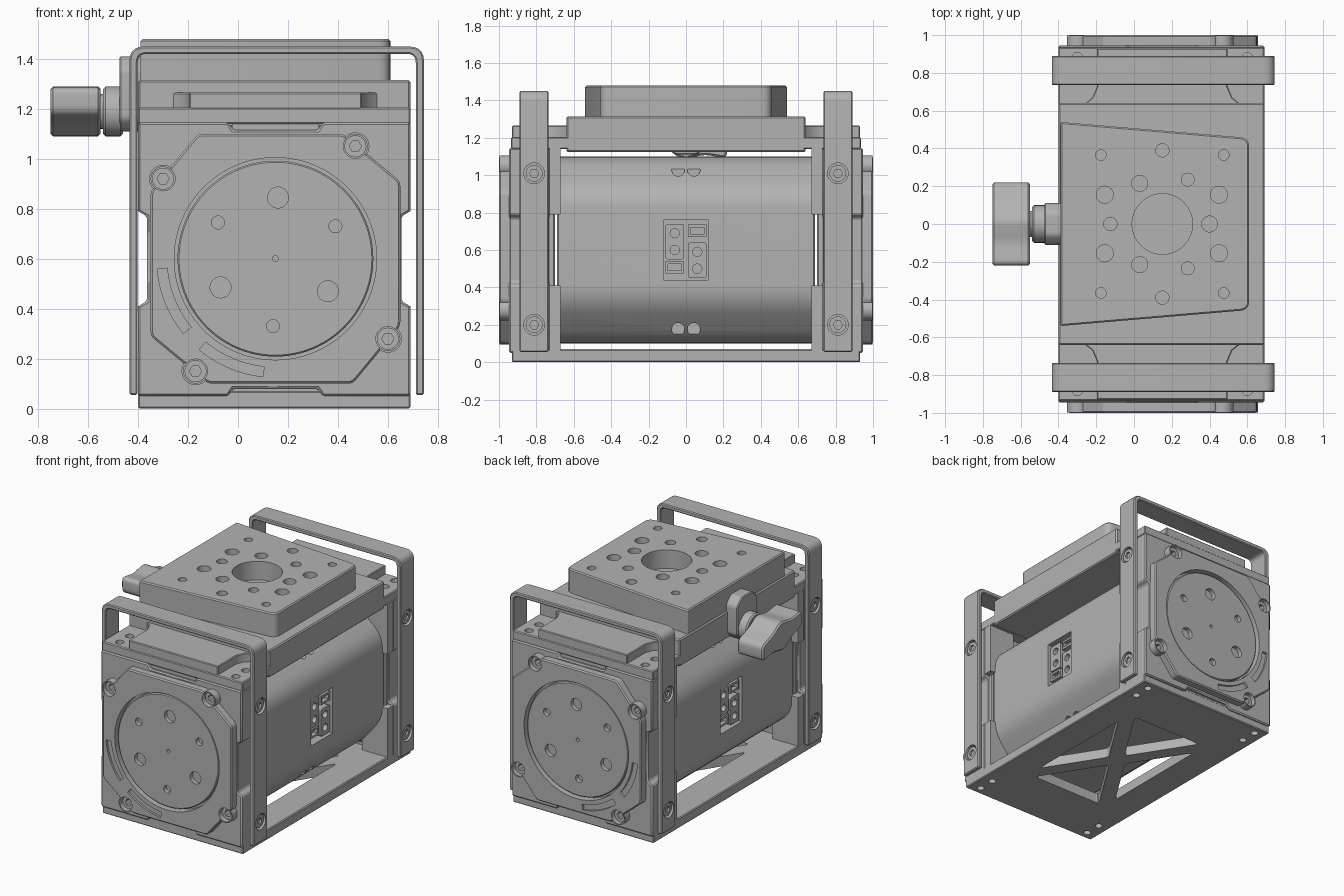
import bpy, bmesh, math
from mathutils import Vector

if "Cube" in bpy.data.objects:
    bpy.data.objects.remove(bpy.data.objects["Cube"])

grey = bpy.data.materials.new("machined_grey")
grey.use_nodes = True
COLOUR = (0.45, 0.45, 0.45, 1)
grey.diffuse_color = COLOUR
grey.node_tree.nodes["Principled BSDF"].inputs["Base Color"].default_value = COLOUR

CX, CZ = 0.15, 0.60          # main axis of the drum
ENDS = (-1, 1)


# ---------- helpers ----------
def place(axis, u, v, t):
    return {"x": (t, u, v), "y": (u, t, v), "z": (u, v, t)}[axis]


def prism(name, pts, axis, a, b, bevel=0.0):
    """Extrude a 2D outline along an axis from a to b."""
    bm = bmesh.new()
    face = bm.faces.new([bm.verts.new(place(axis, u, v, a)) for u, v in pts])
    out = bmesh.ops.extrude_face_region(bm, geom=[face])
    verts = [g for g in out["geom"] if isinstance(g, bmesh.types.BMVert)]
    bmesh.ops.translate(bm, verts=verts, vec=place(axis, 0, 0, b - a))
    bmesh.ops.recalc_face_normals(bm, faces=bm.faces)
    mesh = bpy.data.meshes.new(name)
    bm.to_mesh(mesh)
    bm.free()
    mesh.materials.append(grey)
    ob = bpy.data.objects.new(name, mesh)
    bpy.context.collection.objects.link(ob)
    if bevel:
        mod = ob.modifiers.new("edge", "BEVEL")
        mod.width, mod.segments, mod.angle_limit = bevel, 1, math.radians(40)
        apply(ob, mod)
    return ob


def select(ob):
    bpy.ops.object.select_all(action="DESELECT")
    ob.select_set(True)
    bpy.context.view_layer.objects.active = ob


def apply(ob, mod):
    select(ob)
    bpy.ops.object.modifier_apply(modifier=mod.name)


def circle(u, v, r, n=32):
    return [(u + r * math.cos(math.tau * i / n), v + r * math.sin(math.tau * i / n)) for i in range(n)]


def rect(u0, u1, v0, v1):
    return [(u0, v0), (u1, v0), (u1, v1), (u0, v1)]


def fillet(pts, r, n=5):
    """Round the corners of an outline; r is one radius or one per point."""
    radii = r if isinstance(r, list) else [r] * len(pts)
    out = []
    for i, p in enumerate(pts):
        p, a, b = Vector(p), Vector(pts[i - 1]), Vector(pts[(i + 1) % len(pts)])
        if radii[i] == 0:
            out.append(tuple(p))
            continue
        a, b = p + (a - p).normalized() * radii[i], p + (b - p).normalized() * radii[i]
        for k in range(n + 1):
            t = k / n
            out.append(tuple(a * (1 - t) ** 2 + p * 2 * t * (1 - t) + b * t * t))
    return out


def cut(ob, cutters):
    select(cutters[0])
    for c in cutters:
        c.select_set(True)
    if len(cutters) > 1:
        bpy.ops.object.join()
    tool = cutters[0]
    mod = ob.modifiers.new("cut", "BOOLEAN")
    mod.operation, mod.solver, mod.object = "DIFFERENCE", "EXACT", tool
    apply(ob, mod)
    bpy.data.objects.remove(tool)


def screw(name, axis, u, v, back, front, r):
    head = prism(name, circle(u, v, r, 24), axis, back, front)
    depth = (back - front) * 0.6
    cut(head, [prism("socket", circle(u, v, r * 0.55, 6), axis, front + depth, front - depth)])


def turn(pts):
    """Repeat a pattern four times by quarter turns about the drum axis."""
    out = []
    for _ in range(4):
        out += [(CX + x, CZ + z) for x, z in pts]
        pts = [(z, -x) for x, z in pts]
    return out


octagon = turn([(-0.5, 0.27), (-0.31, 0.5)])
bolts = turn([(-0.45, 0.32)])

# ---------- drum body with connector pockets ----------
body = prism("drum_body", fillet(octagon, 0.09), "y", -0.69, 0.69, 0.008)
tools = []
for s in ENDS:
    side = CX + s * 0.5
    tools.append(prism("pocket", rect(-0.12, 0.12, 0.44, 0.76), "x", side - s * 0.1, side + s * 0.1))
    for y in (-0.042, 0.042):
        for z in (0.175, 1.03):
            tools.append(prism("hole", circle(y, z, 0.035, 20), "x", CX + s * 0.35, CX + s * 0.6))
cut(body, tools)
for s in ENDS:
    x0, x1 = CX + s * 0.39, CX + s * 0.485
    for k, base, small in ((-1, 0.55, 0.475), (1, 0.45, 0.67)):
        y = s * k * 0.06
        port = prism("power_connector", fillet(rect(y - 0.05, y + 0.05, base, base + 0.19), 0.015), "x", x0, x1)
        cut(port, [prism("c", circle(y, base + d, 0.025, 16), "x", x1 - s * 0.04, x1 + s * 0.02) for d in (0.05, 0.14)])
        plug = prism("signal_connector", rect(y - 0.05, y + 0.05, small, small + 0.065), "x", x0, x1)
        cut(plug, [prism("c", rect(y - 0.035, y + 0.035, small + 0.015, small + 0.05), "x", x1 - s * 0.03, x1 + s * 0.02)])

# ---------- both ends: flange, cap, turntable disc, handle strap ----------
flange_outline = [(-0.40, 0.05), (-0.04, 0.05), (-0.02, 0.08), (0.32, 0.08), (0.34, 0.05), (0.69, 0.05),
                  (0.69, 0.41), (0.655, 0.43), (0.655, 0.77), (0.69, 0.79),
                  (0.69, 1.145), (0.34, 1.145), (0.32, 1.115), (-0.02, 1.115), (-0.04, 1.145), (-0.40, 1.145),
                  (-0.40, 0.79), (-0.365, 0.77), (-0.365, 0.43), (-0.40, 0.41)]
disc_holes = [(0.16, 0.845, 0.042), (-0.07, 0.485, 0.042), (0.36, 0.47, 0.042),
              (-0.08, 0.745, 0.026), (0.39, 0.73, 0.026), (0.14, 0.33, 0.026), (CX, CZ, 0.012)]
strap_outline = [(-0.435, 0.055), (-0.435, 1.45), (0.745, 1.45), (0.745, 0.055),
                 (0.712, 0.055), (0.712, 1.42), (-0.402, 1.42), (-0.402, 0.055)]


def arc(r0, r1, a0, a1, n=14):
    ang = [math.radians(a0 + (a1 - a0) * i / n) for i in range(n + 1)]
    return ([(CX + r1 * math.cos(a), CZ + r1 * math.sin(a)) for a in ang]
            + [(CX + r0 * math.cos(a), CZ + r0 * math.sin(a)) for a in reversed(ang)])


for s in ENDS:
    flange = prism("end_flange", flange_outline, "y", s * 0.73, s * 0.945, 0.008)
    cut(flange, [prism("c", circle(x, z, 0.048), "y", s * 0.90, s * 1.1) for x, z in bolts])
    for z0, z1 in ((0.05, 0.085), (1.11, 1.15)):
        prism("flange_key", rect(-0.025, 0.325, z0, z1), "y", s * 0.73, s * 0.925)
    for x0, x1 in ((-0.40, -0.2), (0.49, 0.69)):
        for z0, z1 in ((0.05, 0.41), (0.79, 1.145)):
            prism("flange_corner_pad", rect(x0, x1, z0, z1), "y", s * 0.67, s * 0.73)

    # cap with bolt ears, groove and arc slots
    cap = prism("bearing_cap", fillet(octagon, 0.02), "y", s * 0.70, s * 1.0, 0.008)
    tools = [prism("c", circle(x, z, 0.048), "y", s * 0.90, s * 1.1) for x, z in bolts]
    tools.append(prism("c", circle(CX, CZ, 0.405, 96), "y", s * 0.95, s * 1.1))
    tools += [prism("c", arc(0.435, 0.475, a, a + 34), "y", s * 0.985, s * 1.1) for a in (185, 230)]
    cut(cap, tools)
    for x, z in bolts:
        ear = prism("bolt_ear", circle(x, z, 0.056), "y", s * 0.93, s * 0.998)
        cut(ear, [prism("c", circle(x, z, 0.048), "y", s * 0.90, s * 1.1)])
        screw("cap_bolt", "y", x, z, s * 0.89, s * 0.97, 0.044)
    disc = prism("turntable_disc", circle(CX, CZ, 0.392, 96), "y", s * 0.94, s * 0.985, 0.006)
    cut(disc, [prism("c", circle(x, z, r, 24), "y", s * 0.955, s * 1.1) for x, z, r in disc_holes])

    # handle strap and screws
    strap = prism("handle_strap", fillet(strap_outline, [0, 0.06, 0.06, 0, 0, 0.035, 0.035, 0]),
                  "y", s * 0.735, s * 0.89, 0.006)
    y = s * 0.812
    cut(strap, [prism("c", circle(y, z, 0.055), "x", -0.6, 0.9) for z in (0.20, 1.01)])
    for z in (0.20, 1.01):
        for seat, tip in ((-0.404, -0.425), (0.714, 0.735)):
            screw("strap_screw", "x", y, z, seat, tip, 0.045)

    # ledge above the flange
    ledge = prism("end_ledge", rect(-0.40, 0.69, s * 0.62, s * 0.935), "z", 1.14, 1.205, 0.006)
    cut(ledge, [prism("c", circle(x, s * yy, 0.028, 20), "z", 1.16, 1.3)
                for x in (-0.30, 0.60) for yy in (0.77, 0.88)])
    prism("ledge_rib", [(-0.27, s * 0.63), (-0.22, s * 0.67), (-0.195, s * 0.73), (-0.195, s * 0.93),
                        (0.495, s * 0.93), (0.495, s * 0.73), (0.52, s * 0.67), (0.57, s * 0.63)],
          "z", 1.19, 1.265, 0.005)

# ---------- bottom plate with cross bracing ----------
bottom = prism("bottom_plate", rect(-0.40, 0.69, -0.93, 0.93), "z", 0.0, 0.07, 0.006)
tools = [prism("c", circle(x, s * y, 0.025, 16), "z", -0.1, 0.04)
         for s in ENDS for x in (-0.32, 0.61) for y in (0.75, 0.87)]
for s in ENDS:
    tools.append(prism("c", fillet([(CX, s * 0.08), (CX + 0.28, s * 0.52), (CX - 0.28, s * 0.52)], 0.035), "z", -0.1, 0.2))
    tools.append(prism("c", fillet([(CX + s * 0.07, 0), (CX + s * 0.33, 0.41), (CX + s * 0.33, -0.41)], 0.035), "z", -0.1, 0.2))
cut(bottom, tools)

# ---------- upper base and tapered mounting plate ----------
prism("upper_base", rect(-0.40, 0.69, -0.64, 0.64), "z", 1.125, 1.315, 0.008)
plate = prism("mounting_plate", fillet([(-0.39, -0.54), (0.61, -0.455), (0.61, 0.455), (-0.39, 0.54)], [0.012, 0.05, 0.05, 0.012]),
              "z", 1.30, 1.48, 0.008)
holes = [(CX, 0, 0.16), (0.40, 0, 0.042), (-0.125, 0, 0.035)]
for s in ENDS:
    holes += [(0.03, s * 0.215, 0.042), (0.285, s * 0.235, 0.034), (-0.155, s * 0.155, 0.045),
              (0.45, s * 0.155, 0.045), (CX, s * 0.39, 0.035), (-0.175, s * 0.365, 0.028), (0.475, s * 0.365, 0.028)]
cut(plate, [prism("c", circle(x, y, r, 64 if r > 0.1 else 24), "z", 1.35, 1.6) for x, y, r in holes])

# ---------- clamp hub and wing knob ----------
prism("clamp_hub", fillet([(-0.11, 1.16), (-0.06, 1.11), (0.06, 1.11), (0.11, 1.16),
                           (0.11, 1.36), (0.06, 1.41), (-0.06, 1.41), (-0.11, 1.36)], 0.02), "x", -0.38, -0.475, 0.006)
prism("knob_stem", circle(0, 1.19, 0.1), "x", -0.46, -0.54, 0.01)
wing = [(-0.22, 1.29), (-0.10, 1.27), (0.02, 1.295), (0.10, 1.24), (0.22, 1.20),
        (0.22, 1.09), (0.10, 1.11), (-0.02, 1.085), (-0.10, 1.14), (-0.22, 1.18)]
prism("wing_knob", fillet(wing, 0.035), "x", -0.55, -0.75, 0.01)
prism("knob_neck", circle(0, 1.19, 0.07), "x", -0.53, -0.56)

# ---------- smooth rounded faces, keep edges sharp ----------
bpy.ops.object.select_all(action="DESELECT")
for ob in bpy.context.collection.objects:
    if ob.type == "MESH" and ob.data.materials and ob.data.materials[0] == grey:
        ob.select_set(True)
        bpy.context.view_layer.objects.active = ob
bpy.ops.object.shade_smooth_by_angle(angle=math.radians(30))
